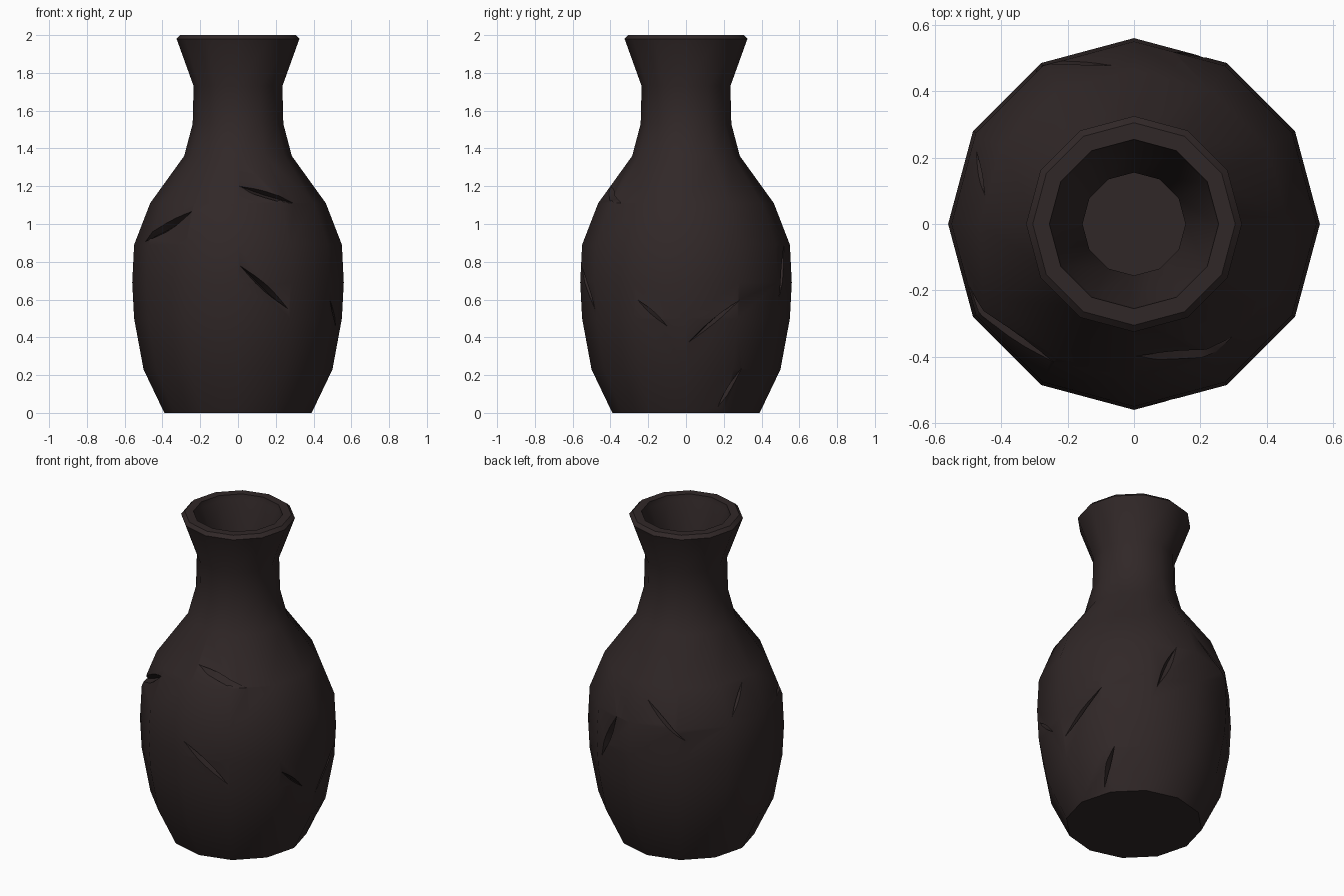
import bpy, bmesh, math
from mathutils import Vector

if "Cube" in bpy.data.objects:
    bpy.data.objects.remove(bpy.data.objects["Cube"])

SIDES = 12
OUTER = [(0.39, 0.0), (0.5, 0.23), (0.55, 0.5), (0.56, 0.69), (0.55, 0.89), (0.465, 1.11),
         (0.285, 1.36), (0.24, 1.53), (0.235, 1.73), (0.325, 1.98), (0.305, 2.0)]
INNER = [(0.255, 2.0), (0.25, 1.97), (0.155, 1.73), (0.16, 1.53), (0.2, 1.36), (0.37, 1.11),
         (0.46, 0.89), (0.47, 0.69), (0.46, 0.5), (0.41, 0.23), (0.34, 0.09)]

clay = bpy.data.materials.new("dark brown clay")
clay.diffuse_color = (0.03, 0.0205, 0.0205, 1)
clay.use_nodes = True
clay.node_tree.nodes["Principled BSDF"].inputs["Base Color"].default_value = clay.diffuse_color


def make_object(name, bm):
    bmesh.ops.recalc_face_normals(bm, faces=bm.faces)
    mesh = bpy.data.meshes.new(name)
    bm.to_mesh(mesh)
    bm.free()
    mesh.materials.append(clay)
    obj = bpy.data.objects.new(name, mesh)
    bpy.context.collection.objects.link(obj)
    return obj


def bridge(bm, rings):
    """Skin a list of vertex rings and cap both ends."""
    for a, b in zip(rings, rings[1:]):
        n = len(a)
        for i in range(n):
            bm.faces.new((a[i], a[(i + 1) % n], b[(i + 1) % n], b[i]))
    bm.faces.new(rings[0])
    bm.faces.new(rings[-1])


def around(angle, r, z):
    """Point at an angle measured from the front towards the right."""
    return Vector((r * math.sin(angle), -r * math.cos(angle), z))


def surface_radius(angle, z):
    """Radius of the faceted outer wall."""
    for (r0, z0), (r1, z1) in zip(OUTER, OUTER[1:]):
        if z0 <= z <= z1:
            r = r0 + (r1 - r0) * (z - z0) / (z1 - z0)
            break
    half = math.pi / SIDES
    return r * math.cos(half) / math.cos(angle % (2 * half) - half)


# vase body with hollow inside
bm = bmesh.new()
bridge(bm, [[bm.verts.new(around(2 * math.pi * i / SIDES, r, z)) for i in range(SIDES)]
            for r, z in OUTER + INNER])
vase = make_object("vase", bm)

# cracks: start angle, start height, end angle, end height, width
CRACKS = [(-69, 0.9, -30, 1.07, 0.05), (1, 1.2, 41, 1.11, 0.04), (1, 0.78, 29, 0.55, 0.032),
          (62, 0.6, 79, 0.46, 0.018), (91, 0.37, 121, 0.6, 0.022), (167, 0.89, 154, 0.6, 0.04),
          (188, 1.03, 215, 0.82, 0.02), (259, 1.09, 245, 0.93, 0.02), (115, 0.03, 127, 0.24, 0.025)]
bm = bmesh.new()
STEPS = 6
for a0, z0, a1, z1, width in CRACKS:
    a0, a1 = math.radians(a0), math.radians(a1)
    run = Vector(((a1 - a0) * 0.5, z1 - z0)).normalized()
    rings = []
    for s in range(STEPS + 1):
        t = s / STEPS
        a, z = a0 + (a1 - a0) * t, z0 + (z1 - z0) * t
        r = surface_radius(a, z)
        swell = math.sin(math.pi * t)
        w = 0.001 + width * 0.6 * swell
        sideways = around(a + math.pi / 2, 1, 0) * -run.y + Vector((0, 0, run.x))
        top = around(a, r + 0.012, z)
        deep = around(a, r - 0.002 - 0.05 * swell, z)
        rings.append([bm.verts.new(p) for p in (top + sideways * w, top - sideways * w, deep)])
    bridge(bm, rings)
cutter = make_object("crack_cutter", bm)
cutter.hide_render = True

# carve the cracks
mod = vase.modifiers.new("cracks", 'BOOLEAN')
mod.operation = 'DIFFERENCE'
mod.solver = 'EXACT'
mod.object = cutter
bpy.context.view_layer.objects.active = vase
vase.select_set(True)
bpy.ops.object.modifier_apply(modifier=mod.name)
bpy.data.objects.remove(cutter)
bpy.ops.object.shade_smooth_by_angle(angle=math.radians(35))
